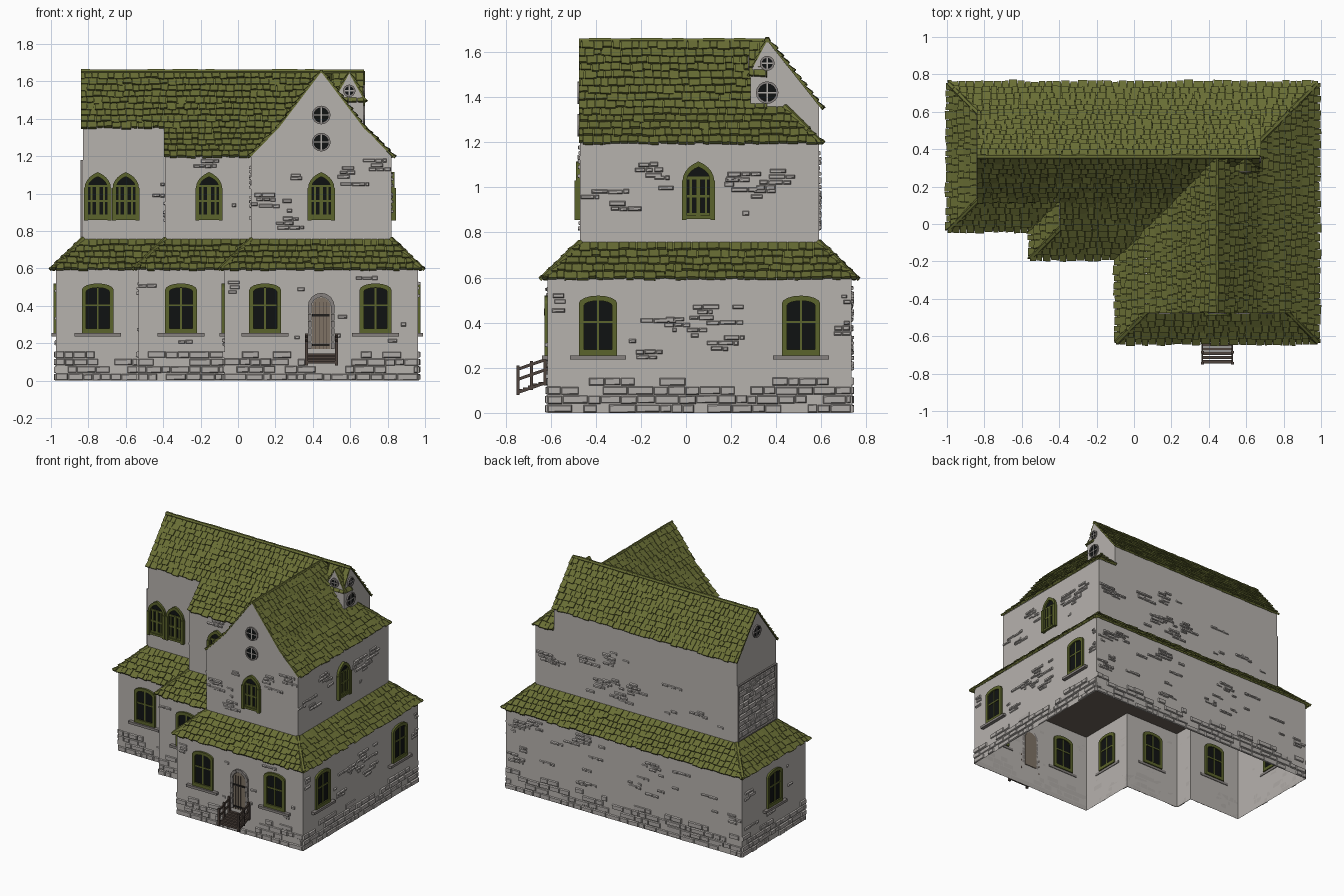
import bpy, bmesh, math, random
from mathutils import Vector, Matrix

if "Cube" in bpy.data.objects:
    bpy.data.objects.remove(bpy.data.objects["Cube"])
random.seed(7)
R = random.uniform

def mat(name, *c):
    m = bpy.data.materials.new(name)
    m.diffuse_color = (*c, 1)
    m.use_nodes = True
    m.node_tree.nodes["Principled BSDF"].inputs["Base Color"].default_value = m.diffuse_color
    return m

PLASTER = mat("plaster", .47, .445, .42)
STONE = mat("stone", .43, .405, .385)
TRIM = mat("grey_trim", .24, .22, .21)
ROOF = mat("olive_roof", .14, .155, .035)
GREEN = mat("green_frame", .105, .125, .025)
GLASS = mat("dark_glass", .005, .006, .006)
WOOD = mat("door_wood", .21, .17, .13)
DARKWOOD = mat("dark_wood", .075, .055, .045)
IRON = mat("iron", .015, .013, .012)
BROWN = mat("brown_ceiling", .15, .12, .095)

parts = {}
def part(name, material):
    return parts.setdefault(name, (bmesh.new(), material))[0]

def frame(o, u, v):
    u = Vector(u).normalized(); v = Vector(v)
    v = (v - u * v.dot(u)).normalized()
    M = Matrix((u, v, u.cross(v))).transposed().to_4x4()
    M.translation = Vector(o)
    return M

def sheet(bm, M, pts, d=0):
    bm.faces.new([bm.verts.new(M @ Vector((x, y, d))) for x, y in pts])

def loft(bm, M, low, high):                       # closed solid between two loops
    a = [bm.verts.new(M @ Vector(p)) for p in low]
    b = [bm.verts.new(M @ Vector(p)) for p in high]
    n = len(a)
    bm.faces.new(a[::-1]); bm.faces.new(b)
    for i in range(n):
        j = (i + 1) % n
        bm.faces.new((a[i], a[j], b[j], b[i]))

def prism(bm, M, pts, d0, d1):
    loft(bm, M, [(x, y, d0) for x, y in pts], [(x, y, d1) for x, y in pts])

def box(bm, M, x0, x1, y0, y1, d0, d1):
    prism(bm, M, [(x0, y0), (x1, y0), (x1, y1), (x0, y1)], d0, d1)

def ring(bm, M, outer, inner, d0, d1):
    n = len(outer)
    for i in range(n):
        j = (i + 1) % n
        prism(bm, M, [outer[i], outer[j], inner[j], inner[i]], d0, d1)

def arch(c, z0, zs, w, h, pointed=False):
    pts = [(c - w/2, z0), (c + w/2, z0)]
    if pointed:
        side = [(w*math.cos(a) - w/2, h*math.sin(a)/.866) for a in [math.pi/3*k/5 for k in range(6)]]
        top = side + [(-x, z) for x, z in side[-2::-1]]
    else:
        top = [(w/2*math.cos(math.pi*k/8), h*math.sin(math.pi*k/8)) for k in range(9)]
    return pts + [(c + x, zs + z) for x, z in top]

def circle(c, z, r):
    return [(c + r*math.cos(math.tau*k/16), z + r*math.sin(math.tau*k/16)) for k in range(16)]

# ---- plan: upper floor outline, offset outward for the ground floor and eaves
U = [Vector(p) for p in ((-.83, .13), (-.39, .13), (-.39, -.02), (.07, -.02),
                         (.07, -.47), (.82, -.47), (.82, .59), (-.83, .59))]
def offset(poly, d):
    out = []
    for i, p in enumerate(poly):
        e, f = (p - poly[i-1]).normalized(), (poly[(i+1) % len(poly)] - p).normalized()
        out.append(p + d*(Vector((e.y, -e.x)) + Vector((f.y, -f.x))))
    return out
W, E = offset(U, .143), offset(U, .16)
def edge(poly, i):
    a, b = poly[i], poly[(i+1) % 8]
    return frame((a.x, a.y, 0), (b.x - a.x, b.y - a.y, 0), (0, 0, 1)), (b - a).length

# ---- walls
tops = [[(.44, 1.36), (0, 1.36)], [(.15, 1.2), (0, 1.36)], [(.46, 1.2), (0, 1.2)],
        [(.45, 1.2), (0, 1.2)], [(.75, 1.2), (.6, 1.36), (.375, 1.655), (.15, 1.36), (0, 1.2)],
        [(1.06, 1.2), (0, 1.2)], [(1.65, 1.36), (.15, 1.36), (.15, 1.2), (0, 1.2)],
        [(.46, 1.36), (.23, 1.655), (0, 1.36)]]
for i in range(8):
    M, L = edge(W, i)
    sheet(part("lower_walls", PLASTER), M, [(0, 0), (L, 0), (L, .61), (0, .61)])
    M, L = edge(U, i)
    sheet(part("upper_walls", PLASTER), M, [(0, .74), (L, .74)] + tops[i])
sheet(part("ceiling", BROWN), Matrix.Identity(4), [(p.x, p.y) for p in W], .6)

# ---- windows
blocked = []                                       # wall areas kept free of loose stones
def place(poly, i, coord):
    M, L = edge(poly, i)
    a, along_x = poly[i], abs(M[0][0]) > .5
    return M, abs(coord - (a.x if along_x else a.y))

def low_window(i, coord):
    M, u = place(W, i, coord)
    blocked.append((0, i, u - .13, u + .13, .23, .53))
    g = part("lower_window_frames", GREEN)
    inner = arch(u, .28, .475, .125, .022)
    ring(g, M, arch(u, .255, .485, .17, .035), inner, -.012, .014)
    prism(part("window_glass", GLASS), M, inner, -.004, .004)
    box(g, M, u - .005, u + .005, .28, .495, -.008, .008)
    box(g, M, u - .062, u + .062, .398, .408, -.008, .008)
    box(part("window_sills", TRIM), M, u - .125, u + .125, .236, .254, -.005, .025)

def high_window(i, coord):
    M, u = place(U, i, coord)
    blocked.append((1, i, u - .085, u + .085, .84, 1.13))
    g = part("upper_window_frames", GREEN)
    inner = arch(u, .875, 1.035, .1, .055, True)
    ring(g, M, arch(u, .86, 1.03, .14, .085, True), inner, -.012, .018)
    prism(part("window_glass", GLASS), M, inner, -.004, .004)
    box(g, M, u - .01, u + .01, .87, 1.04, 0, .012)
    for dx in (-.034, .034):
        box(g, M, u + dx - .005, u + dx + .005, .87, 1.035, 0, .009)
    for z in (.875, .955, 1.035):
        box(g, M, u - .055, u + .055, z, z + .012, 0, .01)
    for s in (-1, 1):                              # side posts
        box(g, M, u + s*.063 - .01, u + s*.063 + .01, .855, 1.03, 0, .024)

def round_window(M, u, z, r):
    ring(part("round_window_frames", TRIM), M, circle(u, z, r + .005), circle(u, z, r - .004), 0, .01)
    prism(part("window_glass", GLASS), M, circle(u, z, r), 0, .004)
    for w, h in ((r, .003), (.003, r)):
        box(part("round_window_bars", STONE), M, u - w, u + w, z - h, z + h, 0, .008)

for i, c in ((0, -.75), (2, -.305), (3, -.38), (4, .145), (4, .735), (5, -.39), (5, .51), (7, .36)):
    low_window(i, c)
for i, c in ((0, -.75), (0, -.6), (2, -.155), (4, .445), (5, .055)):
    high_window(i, c)
for z in (1.42, 1.275):
    round_window(edge(U, 4)[0], .375, z, .045)
round_window(edge(U, 7)[0], .23, 1.5, .04)

# ---- corner turret gable at the right end of the main ridge
MF = frame((0, .285, 0), (1, 0, 0), (0, 0, 1))
MR = frame((.67, 0, 0), (0, 1, 0), (0, 0, 1))
g = part("corner_gable_walls", PLASTER)
sheet(g, MF, [(.51, 1.3), (.67, 1.3), (.67, 1.51), (.595, 1.65), (.52, 1.51)])
sheet(g, MR, [(.285, 1.2), (.59, 1.2), (.59, 1.36), (.36, 1.65), (.285, 1.51)])
round_window(MF, .595, 1.55, .028)
round_window(MR, .36, 1.55, .028)
round_window(MR, .36, 1.42, .045)

# ---- stonework
def brick(level, i, M, u0, u1, z0, z1, d):
    if any(b[0] == level and b[1] == i and u0 < b[3] and u1 > b[2] and z0 < b[5] and z1 > b[4] for b in blocked):
        return
    k = .003
    loft(part("wall_stones", STONE), M,
         [(u0, z0, 0), (u1, z0, 0), (u1, z1, 0), (u0, z1, 0)],
         [(u0+k, z0+k, d), (u1-k, z0+k+R(0, .003), d), (u1-k, z1-k, d), (u0+k, z1-k-R(0, .003), d)])

def course(level, i, M, u0, u1, z0, z1, keep, wmin, wmax):
    u = u0
    while u < u1 - .02:
        e = min(u + R(wmin, wmax), u1)
        if R(0, 1) < keep:
            brick(level, i, M, u, e - .003, z0 + R(0, .004), z1 - R(0, .004), R(.005, .012))
        u = e

blocked.append((0, 4, .46, .60, .1, .5))           # doorway
for level, poly, z0, z1 in ((0, W, .17, .57), (1, U, .8, 1.17)):
    for i in range(8):
        M, L = edge(poly, i)
        if level == 0:                             # plinth
            for r in range(4):
                course(0, i, M, 0, L, r*.04, r*.04 + .038, (.9, .85, .85, .5)[r], .04, .12)
        for _ in range(int(L*13) + 1):             # loose patches
            u, z = R(.0, max(.01, L - .1)), R(z0, z1 - .05)
            for r in range(random.choice((1, 1, 2, 3))):
                s = max(0, u + R(-.04, .04))
                course(level, i, M, s, min(L, s + R(.05, .17)), z + r*.024, z + r*.024 + .022, .85, .035, .075)
M, L = edge(U, 7)                                  # rubble panel on the left end
for r in range(9):
    course(1, 7, M, .015, L - .015, .78 + r*.043, .821 + r*.043, 1, .04, .1)
ring(part("panel_border", TRIM), M, [(.003, .765), (L-.003, .765), (L-.003, 1.18), (.003, 1.18)],
     [(.013, .775), (L-.013, .775), (L-.013, 1.17), (.013, 1.17)], 0, .012)

# ---- tiled roofs: each plane is a quad, eave a-b, top d-c
def tiles(name, a, b, c, d):
    a, b, c, d = map(Vector, (a, b, c, d))
    M = frame(a, b - a, d - a)
    inv, bm = M.inverted(), part(name, ROOF)
    B, C, D = inv @ b, inv @ c, inv @ d
    T = D.y
    lo, hi = (lambda t: D.x*t/T), (lambda t: B.x + (C.x - B.x)*t/T)
    sheet(bm, M, [(0, 0), (B.x, 0), (C.x, T), (D.x, T)])
    n = max(2, round(T/.042))
    for r in range(n):
        t0, t1 = T*r/n - .008, T*(r + 1)/n
        s, end = min(lo(t0), lo(t1)) - R(0, .03), max(hi(t0), hi(t1))
        while s < end:
            e = s + R(.03, .055)
            tb = t0 + R(-.007, .005)
            f = lambda x, t: min(max(x, lo(t)), hi(t))
            p = [f(s, tb), f(e - .003, tb), f(e - .003, t1), f(s, t1)]
            if p[1] - p[0] > .003 or p[2] - p[3] > .003:
                h = R(.011, .018)
                q = [(p[0], tb), (p[1], tb + R(-.003, .003)), (p[2], t1), (p[3], t1)]
                loft(bm, M, [(x, y, -.001) for x, y in q],
                     [(x, y, k) for (x, y), k in zip(q, (h, h + R(-.003, .003), .004, .004))])
            s = e

def caps(p, q, r=.014):                            # row of ridge tiles
    p, q = Vector(p), Vector(q)
    v = q - p
    n = max(1, round(v.length/.045))
    side = Vector((-v.y, v.x, 0))
    M = frame(p, side, v.cross(side))
    sgn = 1 if (M.to_3x3() @ Vector((0, 0, 1))).dot(v) > 0 else -1
    for k in range(n):
        a, b, rr = v.length*k/n, v.length*(k + 1.1)/n, r*R(.85, 1.15)
        prism(part("ridge_tiles", ROOF), M, [(rr*math.cos(math.tau*j/6), rr*math.sin(math.tau*j/6)) for j in range(6)],
              sgn*a, sgn*b)

for i in range(8):
    j = (i + 1) % 8
    e = [(p.x, p.y, .598) for p in (E[i], E[j])]
    t = [(p.x, p.y, .755) for p in (U[j], U[i])]
    tiles("lower_roof", *e, *t)
    if i not in (1, 3):
        caps(e[0], t[1])
lo, mi, hi = 1.2, 1.355, 1.652
for q in (((-.84, .13, mi), (.22, .13, mi), (.445, .36, hi), (-.84, .36, hi)),         # main front
          ((-.395, -.02, lo), (.07, -.02, lo), (.22, .13, mi), (-.395, .13, mi)),
          ((.68, .595, mi), (-.84, .595, mi), (-.84, .36, hi), (.68, .36, hi)),        # main back
          ((.825, -.475, lo), (.825, .595, lo), (.67, .44, mi), (.67, -.475, mi)),     # wing right
          ((.67, -.475, mi), (.67, .36, mi), (.445, .36, hi), (.445, -.475, hi)),
          ((.07, -.02, lo), (.07, -.475, lo), (.22, -.475, mi), (.22, .13, mi)),       # wing left
          ((.22, .13, mi), (.22, -.475, mi), (.445, -.475, hi), (.445, .36, hi)),
          ((.825, .595, lo), (.67, .595, lo), (.67, .44, mi), (.675, .44, mi)),        # back hip
          ((.5, .29, 1.5), (.67, .29, 1.5), (.67, .36, hi), (.5, .36, hi)),            # corner gable
          ((.675, .28, 1.5), (.675, .36, 1.5), (.595, .36, 1.645), (.595, .28, 1.645)),
          ((.515, .36, 1.5), (.515, .28, 1.5), (.595, .28, 1.645), (.595, .36, 1.645))):
    tiles("upper_roof", *q)
caps((-.84, .36, hi), (.67, .36, hi))
caps((.445, -.475, hi), (.445, .35, hi), .01)
caps((.825, .595, lo), (.67, .44, mi))

# ---- door with stone arch
M, u = place(W, 4, .445)
prism(part("door", WOOD), M, arch(u, .17, .395, .1, .05), -.006, .006)
for k in range(1, 5):
    box(part("door_gaps", DARKWOOD), M, u - .05 + k*.02 - .001, u - .049 + k*.02, .17, .42, 0, .008)
for z in (.19, .35):
    box(part("door_hinges", IRON), M, u - .05, u + .045, z - .006, z + .006, 0, .012)
S = part("door_surround", TRIM)
P, Q = arch(u, .17, .395, .104, .052), arch(u, .17, .395, .144, .074)
for k in range(2, 10):
    prism(S, M, [P[k], Q[k], Q[k+1], P[k+1]], 0, R(.008, .016))
for s in (-1, 1):
    for k in range(6):
        box(S, M, u + s*.062 - .01, u + s*.062 + .01, .17 + k*.038, .204 + k*.038, 0, R(.008, .015))

# ---- entrance ramp with rails
I = Matrix.Identity(4)
st = part("entrance_ramp", DARKWOOD)
slope = lambda y: .09 + (y + .75)*.35
for k in range(6):
    y = -.745 + k*.0225
    box(st, I, .365 + R(-.005, .005), .525 + R(-.005, .005), y, y + .018, slope(y), slope(y) + .014)
for x in (.362, .522):
    MS = frame((x, 0, 0), (0, 1, 0), (0, 0, 1))
    for h in (-.008, .05, .095):
        prism(st, MS, [(-.75, slope(-.75) + h), (-.612, slope(-.612) + h),
                       (-.612, slope(-.612) + h + .014), (-.75, slope(-.75) + h + .014)], 0, .008)
    for y in (-.745, -.685, -.625):
        box(st, I, x - .004, x + .012, y - .007, y + .007, slope(y) - .012, slope(y) + .118)

# ---- make the objects
for name, (bm, m) in parts.items():
    bmesh.ops.recalc_face_normals(bm, faces=bm.faces)
    me = bpy.data.meshes.new(name)
    bm.to_mesh(me); bm.free()
    me.materials.append(m)
    bpy.context.collection.objects.link(bpy.data.objects.new(name, me))
